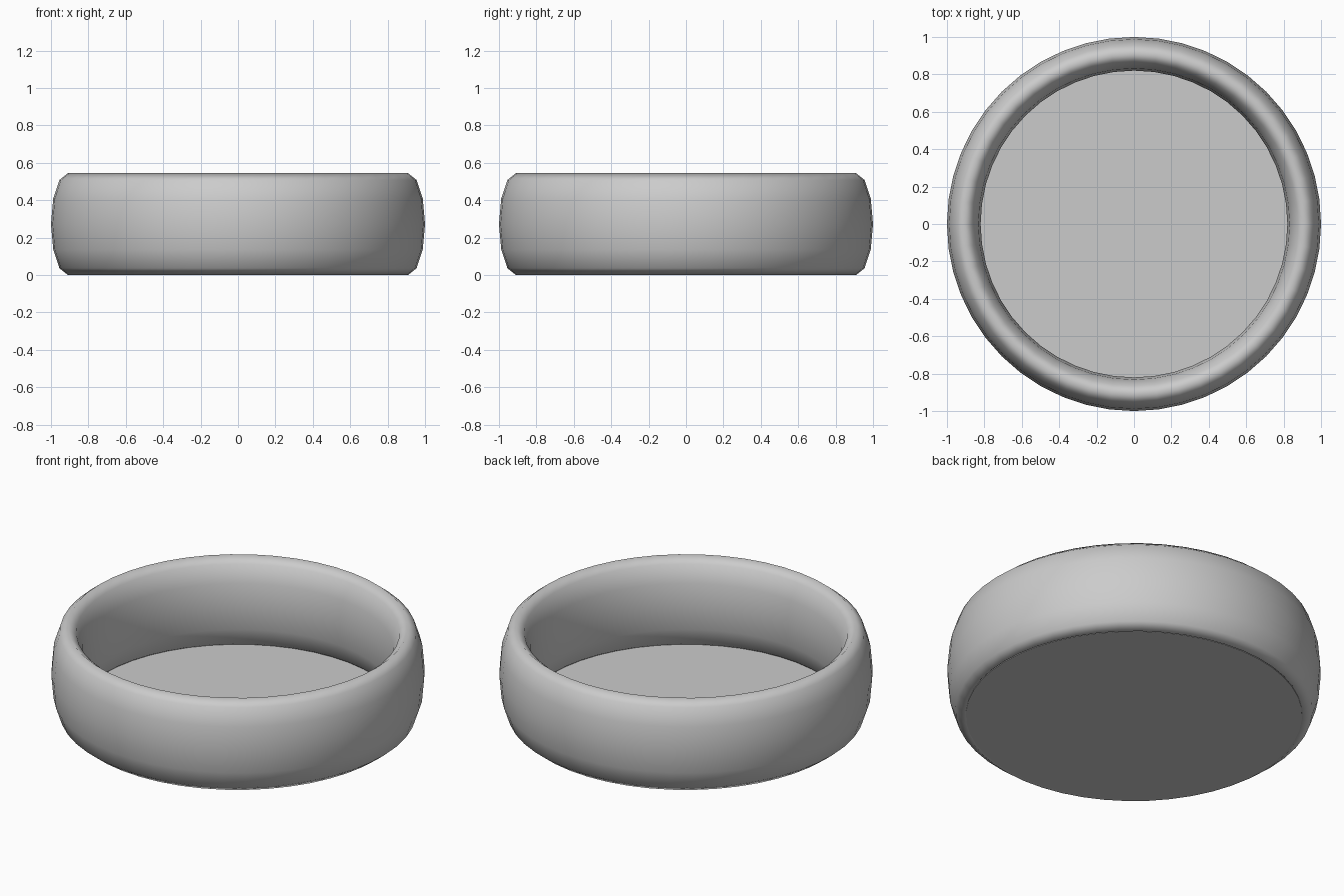
import bpy

if "Cube" in bpy.data.objects:
    bpy.data.objects.remove(bpy.data.objects["Cube"])

# rounded wall: a torus stretched in height
bpy.ops.mesh.primitive_torus_add(major_radius=0.91, minor_radius=0.09,
                                 major_segments=48, minor_segments=12,
                                 location=(0, 0, 0.272))
wall = bpy.context.object
wall.name = "bowl_wall"
wall.scale.z = 0.272 / 0.09
bpy.ops.object.transform_apply(location=False, rotation=False, scale=True)
bpy.ops.object.shade_smooth()

# thin flat floor set into the wall's lower edge
bottom, top = 0.004, 0.027
bpy.ops.mesh.primitive_cylinder_add(vertices=48, radius=0.9, depth=top - bottom,
                                    location=(0, 0, (top + bottom) / 2))
floor = bpy.context.object
floor.name = "bowl_floor"
bpy.ops.object.shade_smooth_by_angle()
